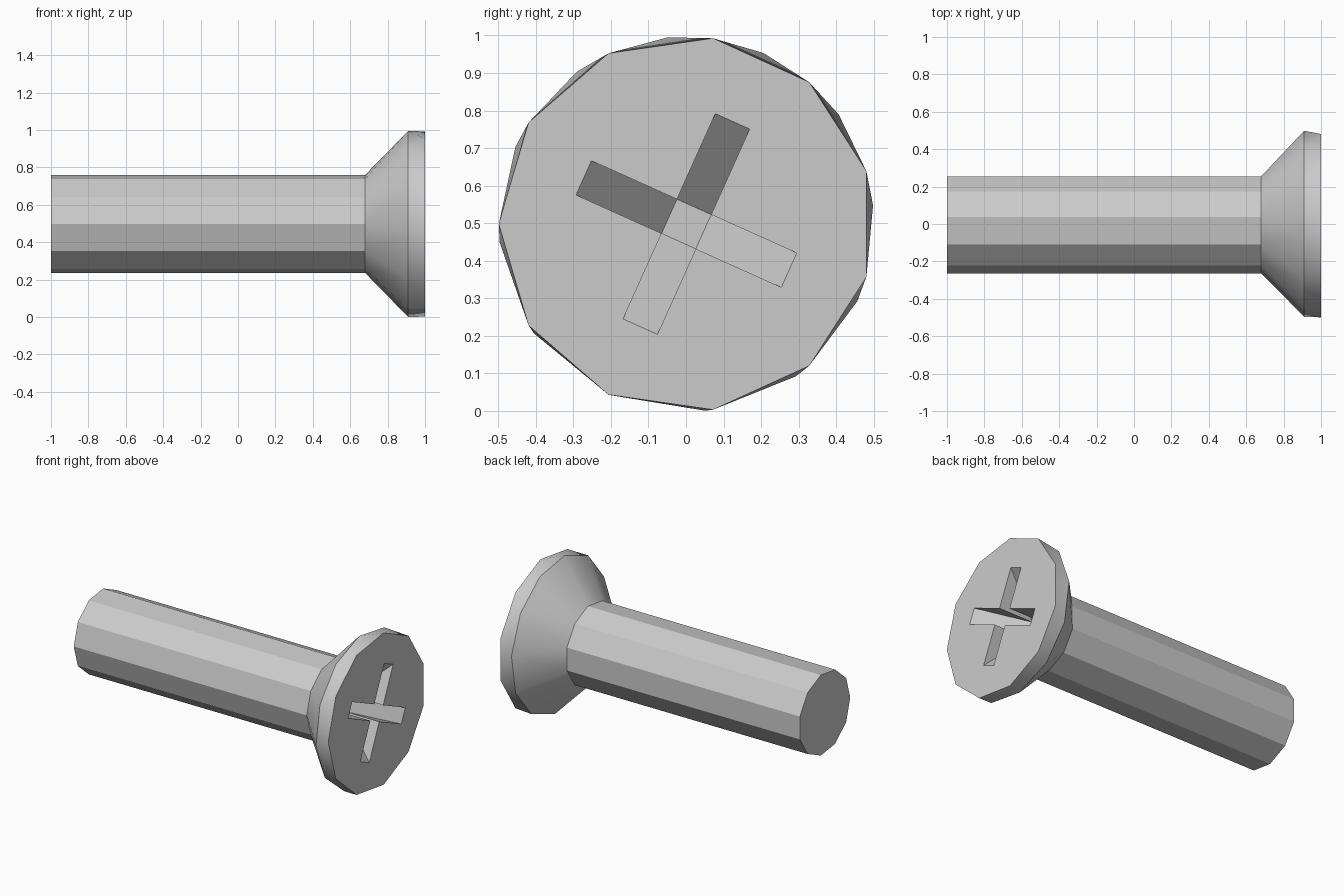
import bpy, bmesh
from math import cos, sin, pi, radians
from mathutils import Vector

if "Cube" in bpy.data.objects:
    bpy.data.objects.remove(bpy.data.objects["Cube"])

CY, CZ = 0.001, 0.4975      # screw axis
R_HEAD, R_SHAFT = 0.5, 0.265

steel = bpy.data.materials.new("grey_steel")
steel.use_nodes = True
colour = (0.6, 0.6, 0.6, 1)
steel.diffuse_color = colour
steel.node_tree.nodes["Principled BSDF"].inputs["Base Color"].default_value = colour


def ring(x, radius, sides, start):
    """Points of a regular polygon around the screw axis."""
    angles = [start + 2 * pi * i / sides for i in range(sides)]
    return [Vector((x, CY + radius * cos(a), CZ + radius * sin(a))) for a in angles]


def hull(name, points):
    """Convex solid through the points, with flat areas merged."""
    bm = bmesh.new()
    for p in points:
        bm.verts.new(p)
    bmesh.ops.convex_hull(bm, input=bm.verts[:])
    bmesh.ops.dissolve_limit(bm, angle_limit=radians(0.5),
                             verts=bm.verts[:], edges=bm.edges[:])
    bmesh.ops.recalc_face_normals(bm, faces=bm.faces[:])
    mesh = bpy.data.meshes.new(name)
    bm.to_mesh(mesh)
    bm.free()
    mesh.materials.append(steel)
    obj = bpy.data.objects.new(name, mesh)
    bpy.context.collection.objects.link(obj)
    return obj


def slot_cutter(name, angle):
    """Bar with a flat middle floor and ends sloping up to the surface."""
    along = Vector((0, cos(angle), sin(angle)))
    across = Vector((0, -sin(angle), cos(angle)))
    points = []
    for x, half in ((0.75, 0.05), (1.02, 0.32)):
        for s in (-1, 1):
            for t in (-1, 1):
                points.append(Vector((x, CY, CZ)) + along * half * s + across * 0.05 * t)
    return hull(name, points)


# Faceted shaft, its end tucked just inside the head
shaft = hull("shaft", ring(-1, R_SHAFT, 11, pi) + ring(0.7, R_SHAFT, 11, pi))

# Countersunk head: cone, rim and flat driving face
head = hull("head", ring(0.68, R_SHAFT, 11, pi)
            + ring(0.91, R_HEAD, 12, radians(5.7))
            + ring(1, R_HEAD, 11, pi))

# Cross slot in the driving face
bpy.context.view_layer.objects.active = head
for i in range(2):
    cutter = slot_cutter("slot_cutter", radians(65.8 + 90 * i))
    cutter.hide_render = True
    cut = head.modifiers.new("slot", 'BOOLEAN')
    cut.operation = 'DIFFERENCE'
    cut.solver = 'EXACT'
    cut.object = cutter
    bpy.ops.object.modifier_apply(modifier=cut.name)
    bpy.data.objects.remove(cutter)

# Smooth cone, crisp facets elsewhere
for obj in bpy.context.view_layer.objects:
    obj.select_set(obj in (shaft, head))
bpy.ops.object.shade_smooth_by_angle(angle=radians(30))
